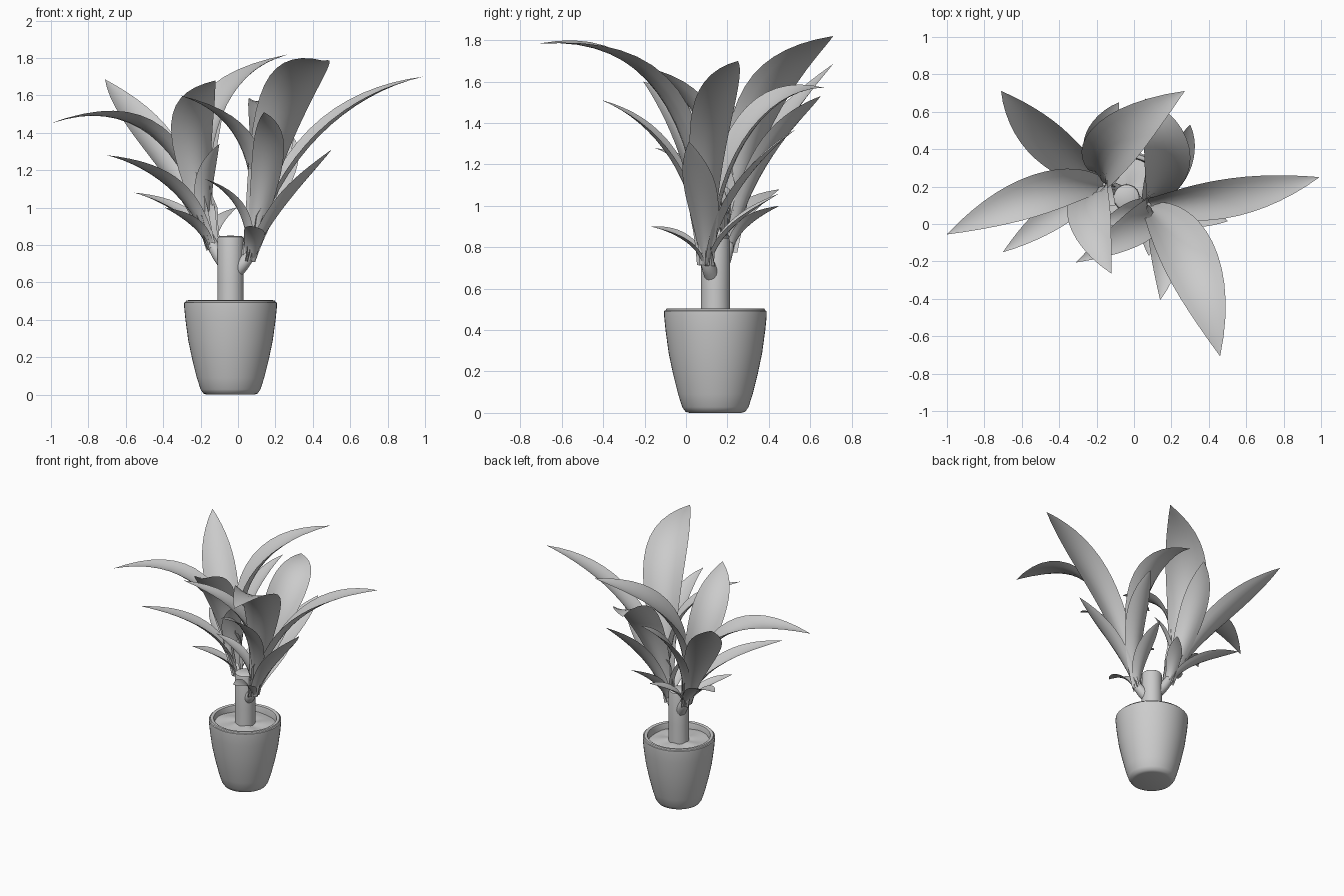
import bpy, math
from mathutils import Vector

if "Cube" in bpy.data.objects:
    bpy.data.objects.remove(bpy.data.objects["Cube"])

CX, CY = -0.04, 0.142


def add_mesh(name, verts, faces, angle=40):
    me = bpy.data.meshes.new(name)
    me.from_pydata(verts, [], faces)
    me.update()
    ob = bpy.data.objects.new(name, me)
    bpy.context.collection.objects.link(ob)
    bpy.ops.object.select_all(action='DESELECT')
    bpy.context.view_layer.objects.active = ob
    ob.select_set(True)
    bpy.ops.object.shade_smooth_by_angle(angle=math.radians(angle))
    return ob


def lathe(name, profile, seg=48, bump=0.0):
    """Spin (radius, z) points round the pot axis; end radii of 0 close it."""
    verts, faces, rings = [], [], []
    for r, z in profile:
        n = 1 if r == 0 else seg
        rings.append([len(verts) + i % n for i in range(seg)])
        for i in range(n):
            a = 2 * math.pi * i / seg
            dz = bump * math.sin(3 * a + 20 * r) * math.cos(2 * a - 30 * r)
            verts.append((CX + r * math.cos(a), CY + r * math.sin(a), z + dz))
    for lo, hi in zip(rings, rings[1:]):
        for i in range(seg):
            j = (i + 1) % seg
            faces.append(list(dict.fromkeys((lo[i], lo[j], hi[j], hi[i]))))
    return add_mesh(name, verts, faces)


def tube(name, pts, radii, seg=16):
    """Short round stem along a few points, closed at both ends."""
    verts, faces = [], []
    pts = [Vector(p) for p in pts]
    for k, (p, r) in enumerate(zip(pts, radii)):
        d = (pts[min(k + 1, len(pts) - 1)] - pts[max(k - 1, 0)]).normalized()
        u = d.cross(Vector((0, 1, 0))).normalized()
        v = d.cross(u)
        for i in range(seg):
            a = 2 * math.pi * i / seg
            verts.append(p + r * (u * math.cos(a) + v * math.sin(a)))
    for k in range(len(pts) - 1):
        for i in range(seg):
            j = (i + 1) % seg
            faces.append((k * seg + i, k * seg + j, (k + 1) * seg + j, (k + 1) * seg + i))
    faces.append(list(range(seg))[::-1])
    faces.append([(len(pts) - 1) * seg + i for i in range(seg)])
    return add_mesh(name, verts, faces)


def leaf(name, base, ctrl, tip, width, root, axis, n=16, m=6):
    """Blade that rises with its bundle, then arcs out to a pointed, cupped tip."""
    B, C, T = Vector(base), Vector(ctrl), Vector(tip)
    c1, c2 = B.lerp(C, 2 / 3), T.lerp(C, 2 / 3)
    on_axis = root.lerp(axis, min(1, (c1.z - root.z) / 0.35))
    c1.x += (on_axis.x - c1.x) * 0.6
    c1.y += (on_axis.y - c1.y) * 0.6
    # blade direction: between the curve's own plane and level
    side = (C - B).cross(T - C).normalized()
    level = Vector((0, 0, 1)).cross(T - B).normalized()
    side = (side + level * (0.9 if side.dot(level) > 0 else -0.9)).normalized()
    foot = min(0.034, width * 0.3)
    verts, faces = [], []
    for k in range(n + 1):
        t = k / n
        u = 1 - t
        p = B * u ** 3 + c1 * 3 * t * u * u + c2 * 3 * t * t * u + T * t ** 3
        tan = ((c1 - B) * u * u + (c2 - c1) * 2 * t * u + (T - c2) * t * t).normalized()
        s = (side - tan * side.dot(tan)).normalized()
        up = s.cross(tan)
        if up.z < 0:
            up = -up
        w = foot * u + width / 2 * math.sin(math.pi * t ** 1.35) ** 0.9 if k < n else 0.001
        cup = 0.55 * u + 0.12
        for j in range(m + 1):
            q = 2 * j / m - 1
            verts.append(p + s * (w * q) + up * (w * cup * (q * q - 0.3)))
    for k in range(n):
        for j in range(m):
            a = k * (m + 1) + j
            faces.append((a, a + 1, a + m + 2, a + m + 1))
    return add_mesh(name, verts, faces, 80)


# Pot with rounded foot and stepped rim
lathe("pot", [(0, 0), (0.125, 0), (0.145, 0.006), (0.16, 0.028), (0.18, 0.09),
              (0.205, 0.19), (0.226, 0.29), (0.241, 0.4), (0.248, 0.47),
              (0.248, 0.492), (0.241, 0.495), (0.237, 0.503), (0.226, 0.505),
              (0.216, 0.5), (0.212, 0.485), (0.21, 0.43)])
# Soil
lathe("soil", [(0.213, 0.455), (0.17, 0.462), (0.12, 0.466), (0.06, 0.47), (0, 0.47)], 36, 0.008)
# Trunk
lathe("trunk", [(0.071, 0.44), (0.07, 0.6), (0.07, 0.83), (0.067, 0.843), (0.058, 0.849), (0, 0.85)], 32)
# Side shoots
tube("left_shoot", [(-0.06, 0.16, 0.69), (-0.105, 0.185, 0.75), (-0.135, 0.2, 0.8), (-0.15, 0.21, 0.86)],
     [0.04, 0.036, 0.032, 0.018])
tube("right_shoot", [(-0.03, 0.135, 0.64), (0.02, 0.115, 0.69), (0.055, 0.1, 0.735), (0.075, 0.098, 0.79)],
     [0.04, 0.036, 0.032, 0.018])

# Leaves of each shoot: control point, tip, width
left_leaves = [
    ((-0.44, 0.37, 1.36), (-0.71, 0.71, 1.685), 0.20),
    ((-0.36, 0.27, 1.68), (-1.0, -0.055, 1.45), 0.19),
    ((-0.30, 0.14, 1.20), (-0.70, -0.15, 1.28), 0.13),
    ((-0.37, 0.20, 1.56), (-0.12, -0.265, 1.68), 0.21),
    ((-0.38, 0.30, 1.65), (0.27, 0.71, 1.82), 0.26),
    ((-0.32, 0.30, 1.03), (-0.555, 0.45, 1.08), 0.11),
    ((-0.25, 0.40, 1.35), (-0.08, 0.65, 1.53), 0.15),
    ((-0.22, 0.18, 1.15), (-0.10, 0.10, 1.34), 0.11),
    ((-0.25, 0.12, 0.95), (-0.39, 0.01, 1.0), 0.09),
    ((-0.11, 0.30, 0.95), (-0.01, 0.45, 1.0), 0.08),
]
right_leaves = [
    ((0.38, 0.08, 1.58), (0.99, 0.25, 1.70), 0.18),
    ((0.29, 0.07, 1.85), (0.46, -0.705, 1.785), 0.27),
    ((0.32, 0.29, 1.62), (0.06, 0.67, 1.57), 0.23),
    ((0.25, 0.30, 1.20), (0.30, 0.53, 1.37), 0.13),
    ((0.25, 0.08, 1.05), (0.50, 0.015, 1.31), 0.14),
    ((0.22, -0.01, 1.36), (0.14, -0.405, 1.51), 0.14),
    ((0.26, 0.09, 1.43), (-0.31, -0.205, 1.60), 0.16),
    ((0.06, 0.08, 1.05), (-0.18, 0.0, 1.155), 0.10),
    ((0.10, -0.02, 0.88), (0.08, -0.17, 0.90), 0.09),
    ((0.13, 0.25, 0.95), (0.15, 0.45, 1.06), 0.10),
]
for label, root, axis, leaves in (
        ("left", (-0.135, 0.2, 0.78), (-0.235, 0.255, 1.13), left_leaves),
        ("right", (0.055, 0.1, 0.715), (0.14, 0.085, 1.06), right_leaves)):
    root, axis = Vector(root), Vector(axis)
    for i, (c, t, w) in enumerate(leaves):
        out = Vector((t[0] - root.x, t[1] - root.y, 0)).normalized() * 0.015
        leaf(f"{label}_leaf_{i + 1}", root + out, c, t, w, root, axis)
